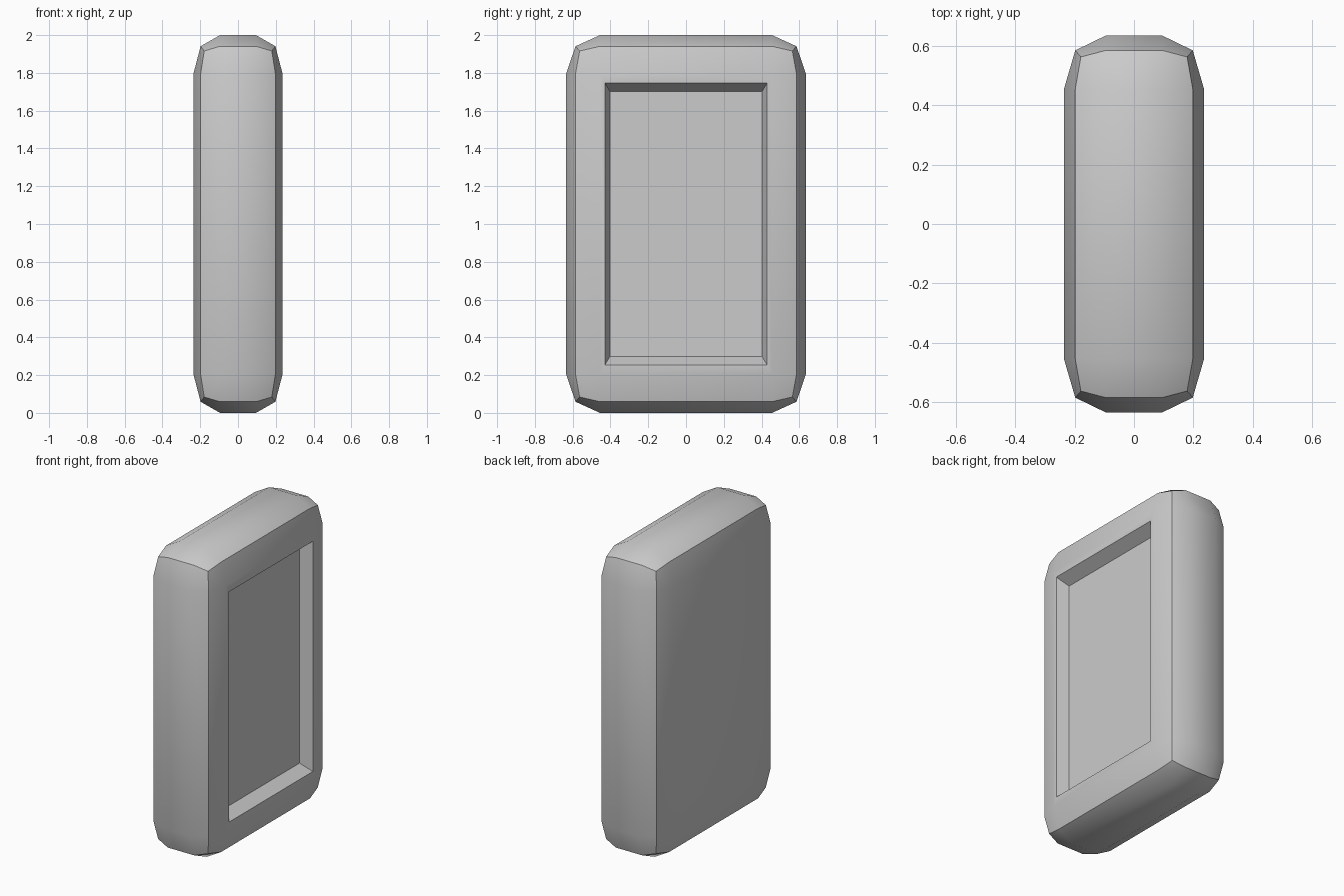
import bpy, bmesh
from math import radians

if "Cube" in bpy.data.objects:
    bpy.data.objects.remove(bpy.data.objects["Cube"])

# Half-sizes per axis: inner grid line, then outer value on face / edge / corner points
AXES = [
    (0.095, {1: 0.236, 2: 0.198, 3: 0.179}),
    (0.455, {1: 0.635, 2: 0.585, 3: 0.563}),
    (0.795, {1: 1.0, 2: 0.941, 3: 0.916}),
]


def set_rect(face, x, half_y, half_z):
    """Place a face's corners on a rectangle in the plane x."""
    for v in face.verts:
        v.co = (x, half_y if v.co.y > 0 else -half_y,
                half_z if v.co.z > 0 else -half_z)


bm = bmesh.new()
bmesh.ops.create_cube(bm, size=2)
bmesh.ops.subdivide_edges(bm, edges=bm.edges[:], cuts=2, use_grid_fill=True)

# Pillowed slab: every side bulges out to a flat middle panel
for v in bm.verts:
    level = sum(abs(c) > 0.5 for c in v.co)
    for i, (inner, outer) in enumerate(AXES):
        size = outer[level] if abs(v.co[i]) > 0.5 else inner
        v.co[i] = size if v.co[i] > 0 else -size

# Recessed panel on the right side
bm.normal_update()
panel = max(bm.faces, key=lambda f: f.calc_center_median().x)
bmesh.ops.inset_individual(bm, faces=[panel], thickness=0.02)
set_rect(panel, 0.236, 0.43, 0.747)
bmesh.ops.inset_individual(bm, faces=[panel], thickness=0.02)
set_rect(panel, 0.160, 0.403, 0.702)

bmesh.ops.translate(bm, verts=bm.verts[:], vec=(0, 0, 1))
bmesh.ops.recalc_face_normals(bm, faces=bm.faces[:])

mesh = bpy.data.meshes.new("recessed_slab")
bm.to_mesh(mesh)
bm.free()
slab = bpy.data.objects.new("recessed_slab", mesh)
bpy.context.collection.objects.link(slab)

# Smooth bulges, crisp box edges
bpy.context.view_layer.objects.active = slab
slab.select_set(True)
bpy.ops.object.shade_smooth_by_angle(angle=radians(35))
